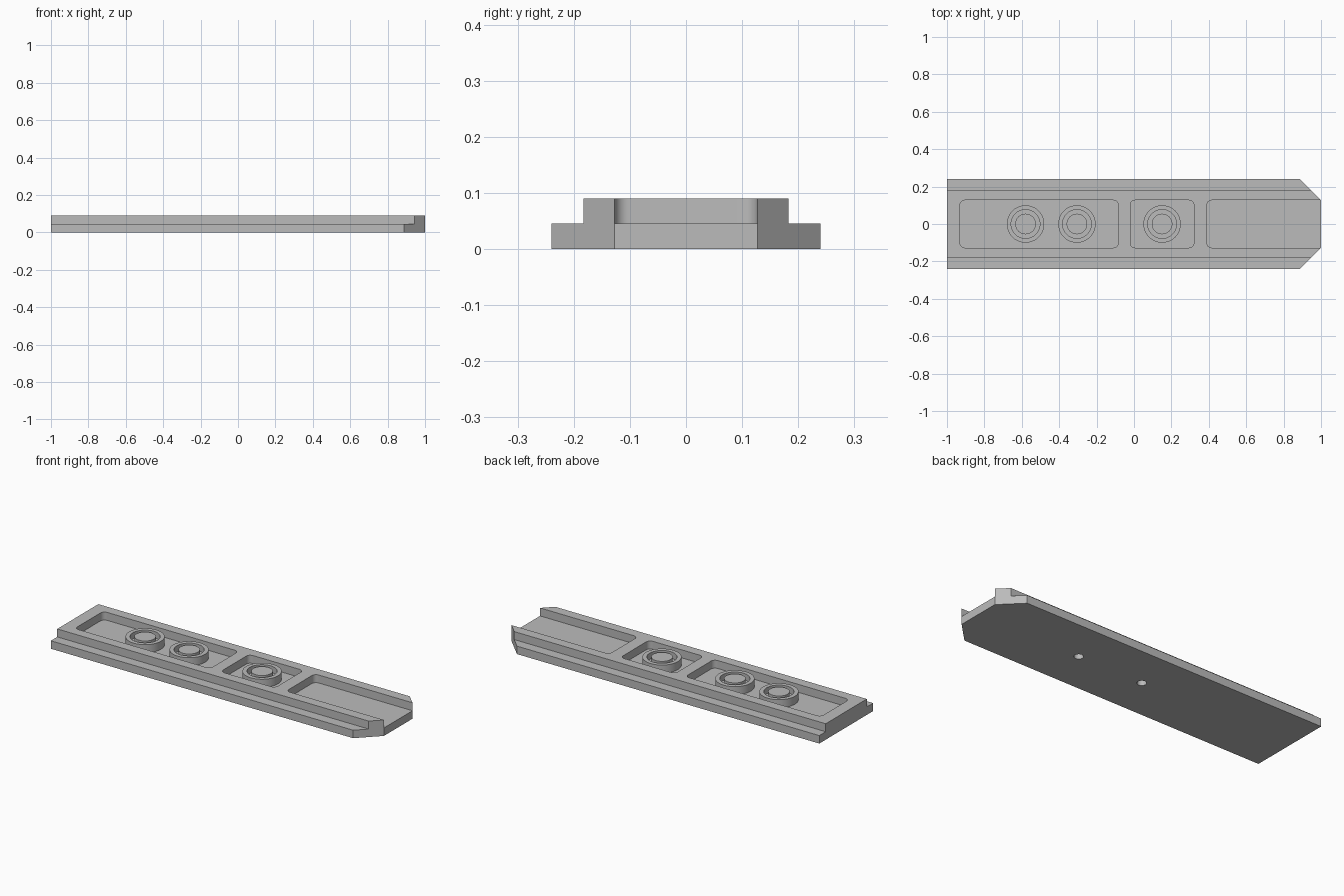
import bpy
import bmesh
from math import cos, sin, pi, radians

if "Cube" in bpy.data.objects:
    bpy.data.objects.remove(bpy.data.objects["Cube"])

STEP, TOP = 0.045, 0.09          # ledge / pocket floor height, overall height
BASE_W, RAIL_W, POCKET_W = 0.24, 0.183, 0.127   # half widths
POCKETS = ((-0.93, -0.085), (-0.02, 0.32), (0.39, 1.2))
BOSSES = (-0.58, -0.305, 0.15)
RIBS = (-0.05, 0.355)

grey = bpy.data.materials.new("mid_grey")
grey.use_nodes = True
grey.diffuse_color = (0.5, 0.5, 0.5, 1)
grey.node_tree.nodes["Principled BSDF"].inputs["Base Color"].default_value = (0.5, 0.5, 0.5, 1)


def to_object(name, bm):
    bmesh.ops.recalc_face_normals(bm, faces=bm.faces)
    mesh = bpy.data.meshes.new(name)
    bm.to_mesh(mesh)
    bm.free()
    mesh.materials.append(grey)
    obj = bpy.data.objects.new(name, mesh)
    bpy.context.collection.objects.link(obj)
    return obj


def prism(name, outline, z0, z1):
    """Extrude a flat outline upward."""
    bm = bmesh.new()
    face = bm.faces.new([bm.verts.new((x, y, z0)) for x, y in outline])
    top = bmesh.ops.extrude_face_region(bm, geom=[face])["geom"]
    bmesh.ops.translate(bm, vec=(0, 0, z1 - z0),
                        verts=[v for v in top if isinstance(v, bmesh.types.BMVert)])
    return to_object(name, bm)


def circle(cx, r, n=32):
    return [(cx + r * cos(2 * pi * i / n), r * sin(2 * pi * i / n)) for i in range(n)]


def rounded_rect(x0, x1, w, r, n=6):
    pts = []
    corners = ((x1 - r, w - r), (x0 + r, w - r), (x0 + r, r - w), (x1 - r, r - w))
    for k, (cx, cy) in enumerate(corners):
        for i in range(n + 1):
            a = pi / 2 * (k + i / n)
            pts.append((cx + r * cos(a), cy + r * sin(a)))
    return pts


def nosed_strip(w):
    """Long strip of half width w whose +x end has 45 degree corners."""
    shoulder = 1 - (w - POCKET_W)
    return [(-1, -w), (shoulder, -w), (1, -POCKET_W), (1, POCKET_W), (shoulder, w), (-1, w)]


def boolean(target, tool, operation):
    mod = target.modifiers.new(operation, "BOOLEAN")
    mod.operation, mod.solver, mod.object = operation, "EXACT", tool
    bpy.context.view_layer.objects.active = target
    bpy.ops.object.modifier_apply(modifier=mod.name)
    bpy.data.objects.remove(tool)


# Raised rail with rounded pockets, the last one open at the nose
rail = prism("raised_rail", nosed_strip(RAIL_W), STEP, TOP)
for x0, x1 in POCKETS:
    boolean(rail, prism("pocket_cutter", rounded_rect(x0, x1, POCKET_W, 0.025), STEP - 0.02, TOP + 0.02),
            "DIFFERENCE")

# Wide base plate with blind holes below the ribs
plate = prism("base_plate", nosed_strip(BASE_W), 0, STEP)
for x in RIBS:
    boolean(plate, prism("hole_cutter", circle(x, 0.024), -0.02, STEP - 0.005), "DIFFERENCE")

# Round bosses: a turned profile with a ring groove around a centre post
profile = ((0, TOP), (0.055, TOP), (0.055, STEP + 0.01), (0.077, STEP + 0.01),
           (0.077, TOP), (0.1, TOP), (0.1, STEP - 0.003))
bosses = []
for i, x in enumerate(BOSSES):
    bm = bmesh.new()
    verts = [bm.verts.new((x + r, 0, z)) for r, z in profile]
    edges = [bm.edges.new(pair) for pair in zip(verts, verts[1:])]
    bmesh.ops.spin(bm, geom=verts + edges, cent=(x, 0, 0), axis=(0, 0, 1),
                   angle=2 * pi, steps=48, use_duplicate=False)
    bmesh.ops.remove_doubles(bm, verts=bm.verts, dist=0.0001)
    bosses.append(to_object(f"round_boss_{i + 1}", bm))

# Smooth the curved walls, keep the edges crisp
bpy.ops.object.select_all(action="DESELECT")
for obj in [rail, plate] + bosses:
    obj.select_set(True)
bpy.context.view_layer.objects.active = plate
bpy.ops.object.shade_smooth_by_angle(angle=radians(30))
